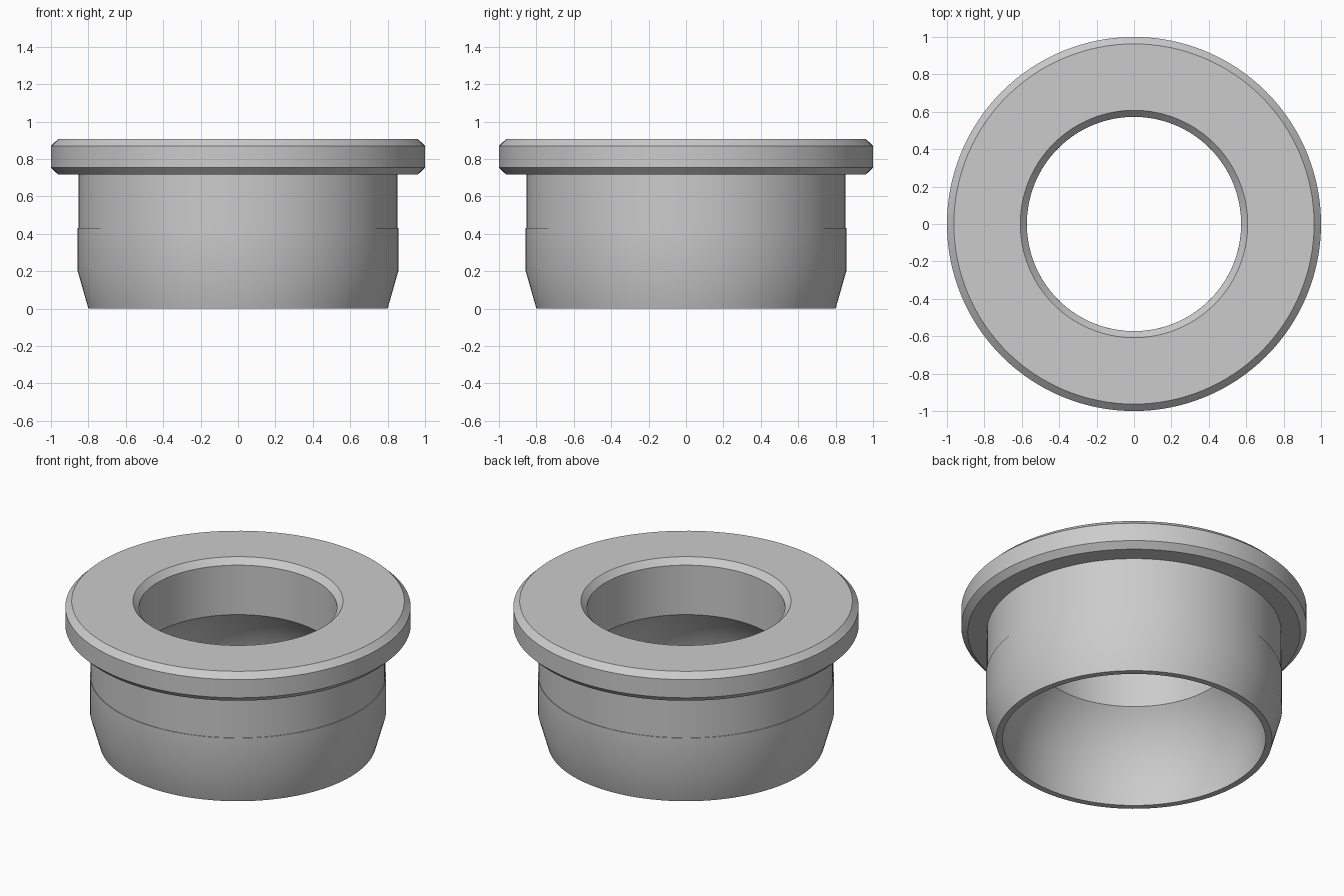
import bpy
import bmesh
from math import tau, sqrt

SEGMENTS = 128

cube = bpy.data.objects.get("Cube")
if cube:
    bpy.data.objects.remove(cube, do_unlink=True)

# Plain light grey material
grey = bpy.data.materials.new("plain grey")
grey.use_nodes = True
color = (0.6, 0.6, 0.6, 1)
grey.diffuse_color = color
grey.node_tree.nodes["Principled BSDF"].inputs["Base Color"].default_value = color


def lathe(name, profile):
    """Revolve a closed (radius, height) profile around the z axis."""
    bm = bmesh.new()
    verts = [bm.verts.new((r, 0, z)) for r, z in profile]
    edges = [bm.edges.new((a, b)) for a, b in zip(verts, verts[1:] + verts[:1])]
    bmesh.ops.spin(bm, geom=verts + edges, axis=(0, 0, 1), cent=(0, 0, 0),
                   angle=tau, steps=SEGMENTS, use_merge=True)
    bmesh.ops.remove_doubles(bm, verts=bm.verts[:], dist=0.0001)
    bmesh.ops.recalc_face_normals(bm, faces=bm.faces[:])
    mesh = bpy.data.meshes.new(name)
    bm.to_mesh(mesh)
    bm.free()
    mesh.materials.append(grey)
    obj = bpy.data.objects.new(name, mesh)
    bpy.context.collection.objects.link(obj)
    bpy.ops.object.select_all(action="DESELECT")
    obj.select_set(True)
    bpy.context.view_layer.objects.active = obj
    bpy.ops.object.shade_smooth_by_angle(angle=0.35)
    return obj


# Tapered sleeve with a fine step, then the chamfered flange
sleeve = [(0.80, 0), (0.857, 0.20), (0.857, 0.43), (0.853, 0.43), (0.853, 0.718)]
flange = [(0.963, 0.718), (1.0, 0.754), (1.0, 0.87), (0.963, 0.906)]

# Chamfered bore opening into a spherical socket
bore = [(0.608, 0.906), (0.573, 0.868)]
DOME_RADIUS, DOME_CENTRE, DOME_TOP, DOME_STEPS = 0.763, 0.048, 0.552, 20
heights = [DOME_TOP * (1 - i / DOME_STEPS) for i in range(DOME_STEPS + 1)]
socket = [(sqrt(DOME_RADIUS ** 2 - (z - DOME_CENTRE) ** 2), z) for z in heights]

lathe("flanged_bushing", sleeve + flange + bore + socket)
